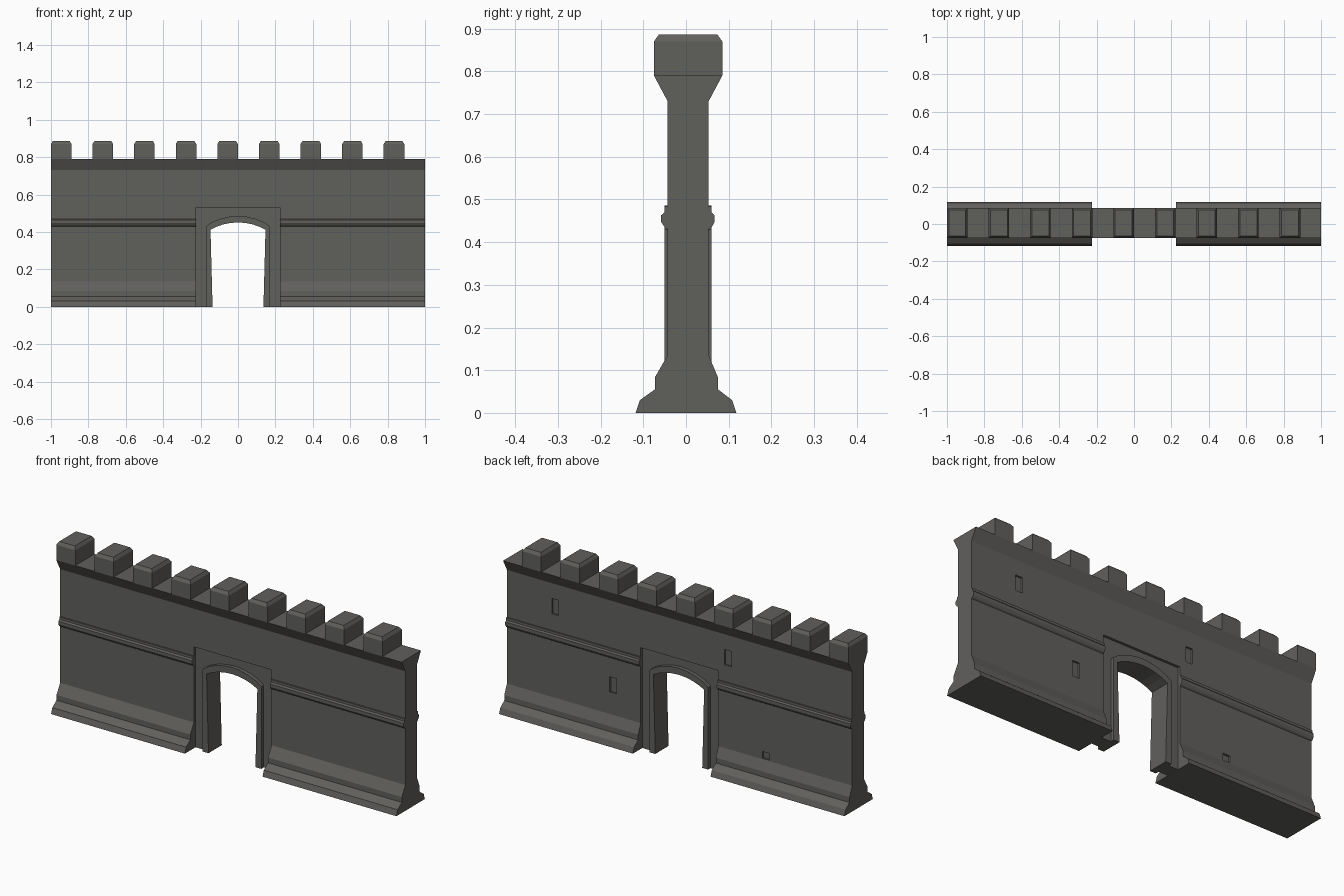
import bpy, bmesh
from mathutils import Vector

if "Cube" in bpy.data.objects:
    bpy.data.objects.remove(bpy.data.objects["Cube"])

stone = bpy.data.materials.new("dark_grey_stone")
stone.diffuse_color = (0.118, 0.115, 0.108, 1)
stone.use_nodes = True
stone.node_tree.nodes["Principled BSDF"].inputs["Base Color"].default_value = stone.diffuse_color


def prism(name, pts, axis, a, b):
    """Extrude a 2D outline along 'x' (pts are y,z) or 'y' (pts are x,z)."""
    bm = bmesh.new()
    place = (lambda p: (a, p[0], p[1])) if axis == 'x' else (lambda p: (p[0], a, p[1]))
    face = bm.faces.new([bm.verts.new(place(p)) for p in pts])
    out = bmesh.ops.extrude_face_region(bm, geom=[face])
    step = Vector((b - a, 0, 0)) if axis == 'x' else Vector((0, b - a, 0))
    bmesh.ops.translate(bm, vec=step,
                        verts=[v for v in out['geom'] if isinstance(v, bmesh.types.BMVert)])
    bmesh.ops.recalc_face_normals(bm, faces=bm.faces)
    me = bpy.data.meshes.new(name)
    bm.to_mesh(me)
    bm.free()
    me.materials.append(stone)
    ob = bpy.data.objects.new(name, me)
    bpy.context.collection.objects.link(ob)
    return ob


def box(name, x0, x1, y0, y1, z0, z1):
    return prism(name, [(x0, z0), (x1, z0), (x1, z1), (x0, z1)], 'y', y0, y1)


# Wall cross-sections: flared parapet, moulded string course, stepped plinth
front = [(-.118, 0), (-.108, .03), (-.073, .055), (-.073, .083), (-.043, .135),
         (-.043, .43), (-.050, .435), (-.058, .447), (-.058, .463), (-.050, .470),
         (-.050, .483), (-.043, .483)]
back = [(.118, 0), (.108, .03), (.075, .055), (.075, .083), (.053, .135),
        (.053, .43), (.060, .435), (.067, .447), (.067, .463), (.060, .470),
        (.060, .483), (.053, .483)]
parapet_front = [(-.043, .73), (-.075, .79)]
parapet_back = [(.053, .73), (.085, .79)]
section = front + parapet_front + (back + parapet_back)[::-1]
walls = {s: prism("wall_" + n, section, 'x', s * .225, s * 1.0)
         for s, n in ((-1, "left"), (1, "right"))}

# Wall over the gateway
upper = [(-.043, .53)] + parapet_front + parapet_back[::-1] + [(.053, .53)]
prism("wall_over_gate", upper, 'x', -.225, .225)

# Arched opening: recessed panel and projecting trim
outer_half = [(.17, 0), (.17, .43), (.14, .452), (.095, .47), (.045, .482)]
inner_half = [(.136, 0), (.147, .412), (.115, .428), (.08, .44), (.04, .448)]


def mirrored(half, top):
    return half + [(0, top)] + [(-x, z) for x, z in reversed(half)]


outer, inner = mirrored(outer_half, .486), mirrored(inner_half, .451)
prism("gate_panel", [(-.225, 0), (-.225, .53), (.225, .53), (.225, 0)] + outer, 'y', -.03, .04)
prism("gate_trim", outer + inner[::-1], 'y', -.05, .06)

# Battlements with chamfered tops
for i in range(9):
    x = -1 + i * .2224
    m = box(f"merlon_{i + 1}", x, x + .11, -.075, .085, .79, .87)
    bm = bmesh.new()
    bm.from_mesh(m.data)
    bm.normal_update()
    top = max(bm.faces, key=lambda f: f.normal.z)
    cap = bmesh.ops.extrude_face_region(bm, geom=[top])
    bmesh.ops.delete(bm, geom=[top], context='FACES_ONLY')
    cx, cy = x + .055, .005
    for v in cap['geom']:
        if isinstance(v, bmesh.types.BMVert):
            v.co.x += .01 if v.co.x < cx else -.01
            v.co.y += .011 if v.co.y < cy else -.011
            v.co.z = .886
    bmesh.ops.recalc_face_normals(bm, faces=bm.faces)
    bm.to_mesh(m.data)
    bm.free()

# Shallow window slits cut into the back
for i, (x, z) in enumerate([(.72, .61), (.385, .29), (-.28, .61), (-.5, .135)]):
    cut = box(f"slit_cutter_{i + 1}", x - .02, x + .02, .043, .0575, z - .04, z + .04)
    if z < .2:  # lowest slit is half covered by the plinth
        for v in cut.data.vertices:
            if v.co.z < z:
                v.co.z = .14
    cut.hide_render = True
    cut.hide_set(True)
    mod = walls[1 if x > 0 else -1].modifiers.new("slit", 'BOOLEAN')
    mod.operation = 'DIFFERENCE'
    mod.solver = 'EXACT'
    mod.object = cut
